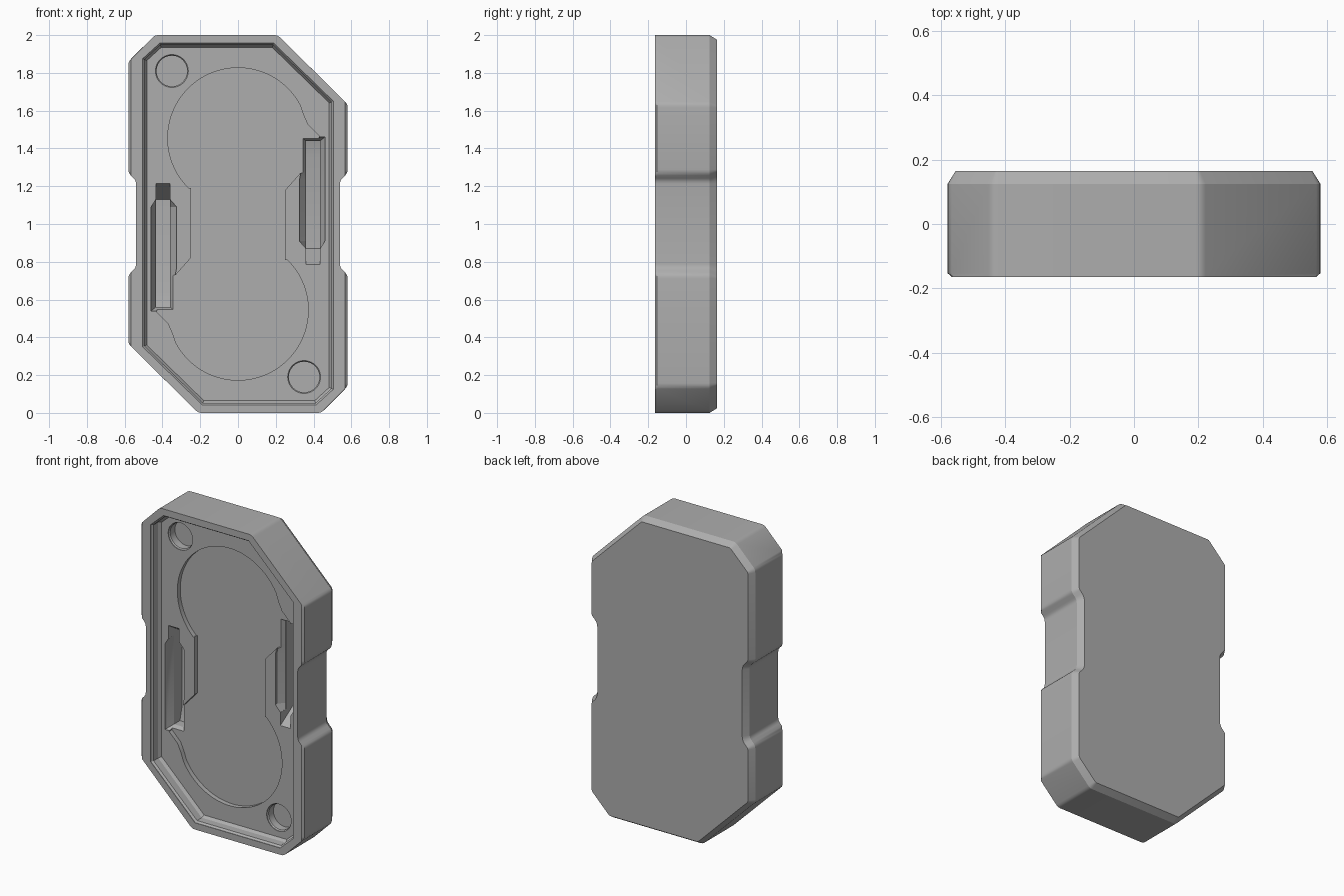
import bpy, bmesh, math
from mathutils import Vector

if "Cube" in bpy.data.objects:
    bpy.data.objects.remove(bpy.data.objects["Cube"], do_unlink=True)

grey = bpy.data.materials.new("mid grey")
grey.use_nodes = True
colour = (0.42, 0.42, 0.42, 1)
grey.diffuse_color = colour
grey.node_tree.nodes["Principled BSDF"].inputs["Base Color"].default_value = colour


def turned(points):
    """Half turn about the centre of the front face."""
    return [(-x, 2 - z) for x, z in points]


def inset(points, d):
    """Mitred inward offset of a clockwise (x, z) outline."""
    out = []
    for i, p in enumerate(points):
        p = Vector(p)
        a = (p - Vector(points[i - 1])).normalized()
        b = (Vector(points[(i + 1) % len(points)]) - p).normalized()
        na, nb = Vector((a.y, -a.x)), Vector((b.y, -b.x))
        out.append(tuple(p + (na + nb) * (d / (1 + na.dot(nb)))))
    return out


def rounded(points, r, steps=3):
    """Round every corner of an outline with a short quadratic curve."""
    out = []
    for i, p in enumerate(points):
        p = Vector(p)
        a, b = Vector(points[i - 1]) - p, Vector(points[(i + 1) % len(points)]) - p
        s, e = p + a.normalized() * r, p + b.normalized() * r
        for k in range(steps + 1):
            t = k / steps
            out.append(tuple(s * (1 - t) ** 2 + p * 2 * t * (1 - t) + e * t * t))
    return out


def loft(name, rings, place=lambda p, d: (p[0], d, p[1])):
    """Closed solid through matching outlines, each given with its depth."""
    bm = bmesh.new()
    loops = [[bm.verts.new(place(p, d)) for p in pts] for pts, d in rings]
    n = len(loops[0])
    for la, lb in zip(loops, loops[1:]):
        for i in range(n):
            j = (i + 1) % n
            bm.faces.new((la[i], la[j], lb[j], lb[i]))
    bm.faces.new(loops[0])
    bm.faces.new(loops[-1][::-1])
    bmesh.ops.recalc_face_normals(bm, faces=bm.faces[:])
    mesh = bpy.data.meshes.new(name)
    bm.to_mesh(mesh)
    bm.free()
    mesh.materials.append(grey)
    obj = bpy.data.objects.new(name, mesh)
    bpy.context.collection.objects.link(obj)
    return obj


FRONT, FLOOR, BACK = -0.165, -0.085, 0.165

# Outer shell with grip notches and a chamfered back
half = [(-0.44, 2), (0.21, 2), (0.58, 1.635), (0.58, 1.27), (0.54, 1.23),
        (0.54, 0.77), (0.58, 0.73), (0.58, 0.14)]
outline = rounded(half + turned(half), 0.018)
lip = [(max(-0.567, min(0.567, x)), z) for x, z in outline]
case = loft("tray_case", [(lip, FRONT), (outline, FRONT + 0.012),
                          (outline, 0.125), (inset(outline, 0.025), BACK)])

cutters = []

# Main tray recess with a softened rim and floor edge
half = [(-0.415, 1.957), (0.19, 1.957), (0.505, 1.65), (0.505, 0.125)]
tray = half + turned(half)
cutters.append(loft("tray_recess", [
    (tray, -0.25), (tray, FRONT + 0.003), (inset(tray, 0.01), FRONT + 0.015),
    (inset(tray, 0.01), FLOOR - 0.018), (inset(tray, 0.022), FLOOR)]))

# Shallow double-lobed recess reaching out to the slots
lobe = []
for k in range(41):
    a = math.radians(28 + k * 198 / 40)
    lobe.append((0.372 * math.cos(a), 1.455 + 0.372 * math.sin(a)))
lobe += [(-0.25, 1.19), (-0.25, 0.82), (-0.33, 0.73), (-0.43, 0.73),
         (-0.43, 0.535), (-0.37, 0.475), (-0.345, 0.42)]
lobe += turned(lobe)
cutters.append(loft("lobed_recess", [(lobe, -0.25), (lobe, -0.055)]))

# Slots and round pits, each repeated by a half turn
wide = [(-0.46, 0.54), (-0.46, 1.09), (-0.435, 1.13), (-0.36, 1.13),
        (-0.325, 1.09), (-0.325, 0.77), (-0.335, 0.72), (-0.335, 0.54)]
narrow = [(max(-0.435, min(-0.36, x)), max(0.56, z)) for x, z in wide]
ramp = [(1.215, -0.25), (1.215, FLOOR), (1.13, 0.05), (0.64, 0.05),
        (0.56, 0.03), (0.56, -0.25)]


def circle(r):
    return [(-0.35 + r * math.cos(a), 1.81 + r * math.sin(a))
            for a in (math.tau * k / 40 for k in range(40))]


for side, move, sign in (("right", list, 1), ("left", turned, -1)):
    cutters.append(loft(side + "_slot_mouth", [
        (move(wide), -0.25), (move(wide), -0.07), (move(narrow), -0.03)]))
    cutters.append(loft(
        side + "_slot_channel", [(ramp, -0.434), (ramp, -0.361)],
        lambda p, d: (d * sign, p[1], 1 + (p[0] - 1) * sign)))
    cutters.append(loft(side + "_round_pit", [
        (move(circle(0.087)), -0.25), (move(circle(0.087)), FLOOR + 0.005),
        (move(circle(0.081)), FLOOR + 0.012), (move(circle(0.081)), -0.025)]))

for c in cutters:
    c.hide_render = True
    m = case.modifiers.new(c.name, 'BOOLEAN')
    m.operation, m.solver, m.object = 'DIFFERENCE', 'EXACT', c

# Bake the cuts and drop the helpers
graph = bpy.context.evaluated_depsgraph_get()
baked = bpy.data.meshes.new_from_object(case.evaluated_get(graph))
case.modifiers.clear()
case.data = baked
for c in cutters:
    bpy.data.objects.remove(c, do_unlink=True)

bpy.ops.object.select_all(action='DESELECT')
case.select_set(True)
bpy.context.view_layer.objects.active = case
bpy.ops.object.shade_smooth_by_angle(angle=math.radians(25))
